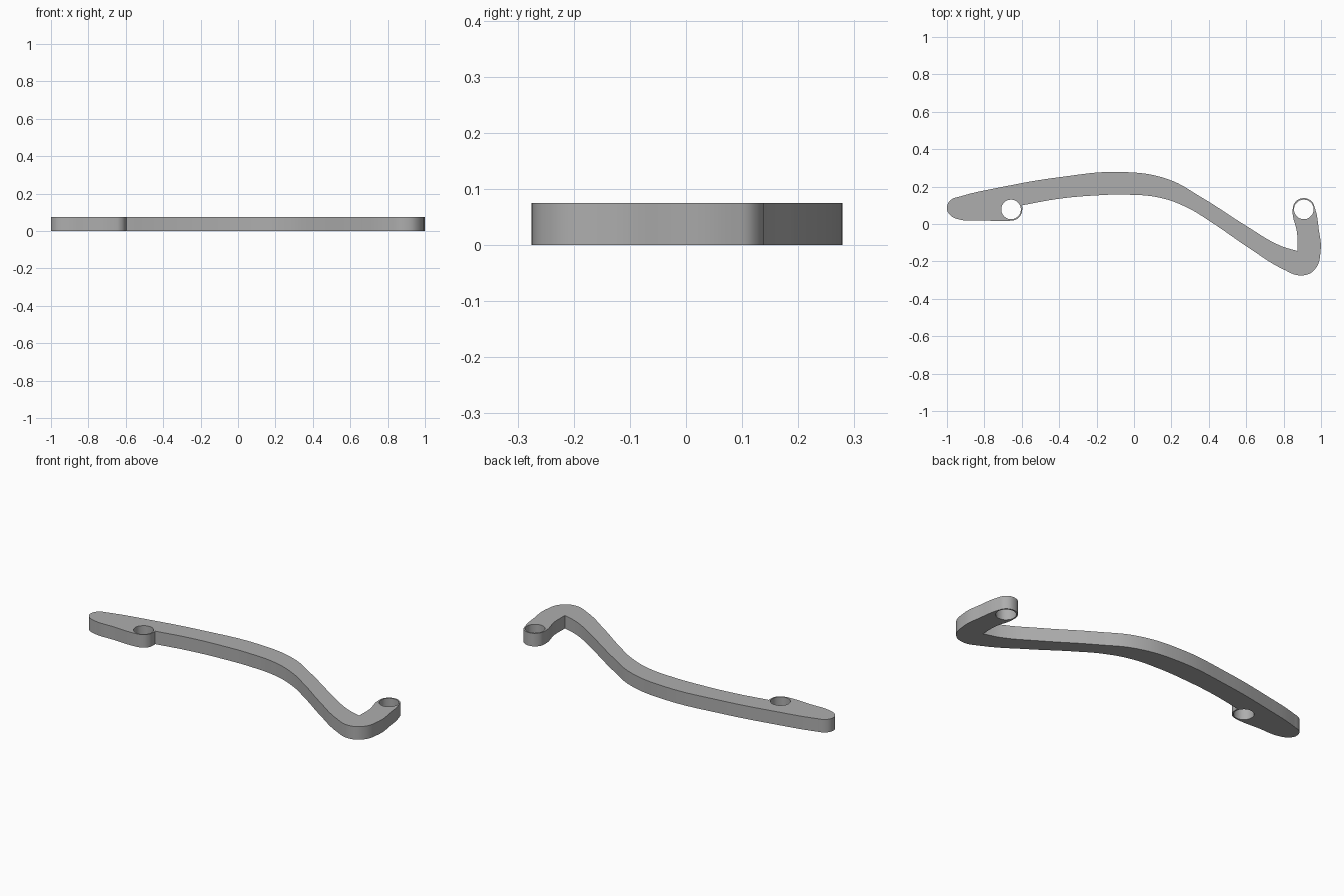
import bpy
import bmesh
import math

cube = bpy.data.objects.get("Cube")
if cube:
    bpy.data.objects.remove(cube)

HEIGHT = 0.075
HOLE_RADIUS = 0.052
BOSS_RADIUS = 0.06
LEFT_EYE = (0.908, 0.078)
RIGHT_EYE = (-0.657, 0.078)


def arc(centre, radius, start, end, steps=4):
    """Points round a boss, angles in degrees."""
    angles = [math.radians(start + (end - start) * i / steps) for i in range(steps + 1)]
    return [(centre[0] + radius * math.cos(a), centre[1] + radius * math.sin(a)) for a in angles]


def add_loop(curve, points, corners=()):
    """Closed smooth loop with sharp points where listed."""
    spline = curve.splines.new("BEZIER")
    spline.bezier_points.add(len(points) - 1)
    spline.use_cyclic_u = True
    for bp, (x, y) in zip(spline.bezier_points, points):
        bp.co = (x, y, 0)
        kind = "VECTOR" if (x, y) in corners else "AUTO"
        bp.handle_left_type = bp.handle_right_type = kind


# Outline of the lever: outer edge, hooked end, inner edge, rounded end
upper_edge = [(-0.93, 0.147), (-0.72, 0.195), (-0.40, 0.25), (-0.06, 0.278),
              (0.18, 0.24), (0.36, 0.143), (0.6, -0.01), (0.78, -0.115)]
elbow_inside = (0.873, -0.144)
arm_inside = [(0.872, -0.05)]
hook_boss = arc(LEFT_EYE, BOSS_RADIUS, 185, 5)
elbow_outside = [(0.988, -0.03), (0.998, -0.14), (0.965, -0.245), (0.895, -0.275), (0.80, -0.243)]
lower_edge = [(0.61, -0.125), (0.41, 0.012), (0.28, 0.09), (0.14, 0.14),
              (-0.04, 0.157), (-0.20, 0.153), (-0.40, 0.135)]
notch = (-0.598, 0.1)
pivot_boss = arc(RIGHT_EYE, BOSS_RADIUS, 0, -90, 3)
rounded_end = [(-0.80, 0.019), (-0.945, 0.027), (-0.987, 0.052), (-1.0, 0.09), (-0.981, 0.127)]

outline = (upper_edge + [elbow_inside] + arm_inside + hook_boss + elbow_outside
           + lower_edge + [notch] + pivot_boss + rounded_end)

curve = bpy.data.curves.new("lever_profile", "CURVE")
curve.dimensions = "2D"
curve.fill_mode = "BOTH"
curve.extrude = HEIGHT / 2
curve.resolution_u = 8
add_loop(curve, outline, (elbow_inside, notch))
for eye in (LEFT_EYE, RIGHT_EYE):
    add_loop(curve, arc(eye, HOLE_RADIUS, 0, 315, 7))

# Turn the profile into a solid mesh resting on the ground
profile = bpy.data.objects.new("lever_profile", curve)
bpy.context.collection.objects.link(profile)
bpy.context.view_layer.update()
mesh = bpy.data.meshes.new_from_object(profile.evaluated_get(bpy.context.evaluated_depsgraph_get()))
bpy.data.objects.remove(profile)

bm = bmesh.new()
bm.from_mesh(mesh)
bmesh.ops.remove_doubles(bm, verts=bm.verts, dist=0.0002)
bmesh.ops.translate(bm, verts=bm.verts, vec=(0, 0, HEIGHT / 2))
bmesh.ops.recalc_face_normals(bm, faces=bm.faces)
bm.to_mesh(mesh)
bm.free()

lever = bpy.data.objects.new("curved_lever", mesh)
mesh.name = "curved_lever"
bpy.context.collection.objects.link(lever)

# Plain grey finish
grey = bpy.data.materials.new("plain_grey")
grey.use_nodes = True
colour = (0.42, 0.42, 0.42, 1)
grey.diffuse_color = colour
grey.node_tree.nodes["Principled BSDF"].inputs["Base Color"].default_value = colour
mesh.materials.clear()
mesh.materials.append(grey)

bpy.ops.object.select_all(action="DESELECT")
lever.select_set(True)
bpy.context.view_layer.objects.active = lever
bpy.ops.object.shade_smooth_by_angle(angle=math.radians(30))
